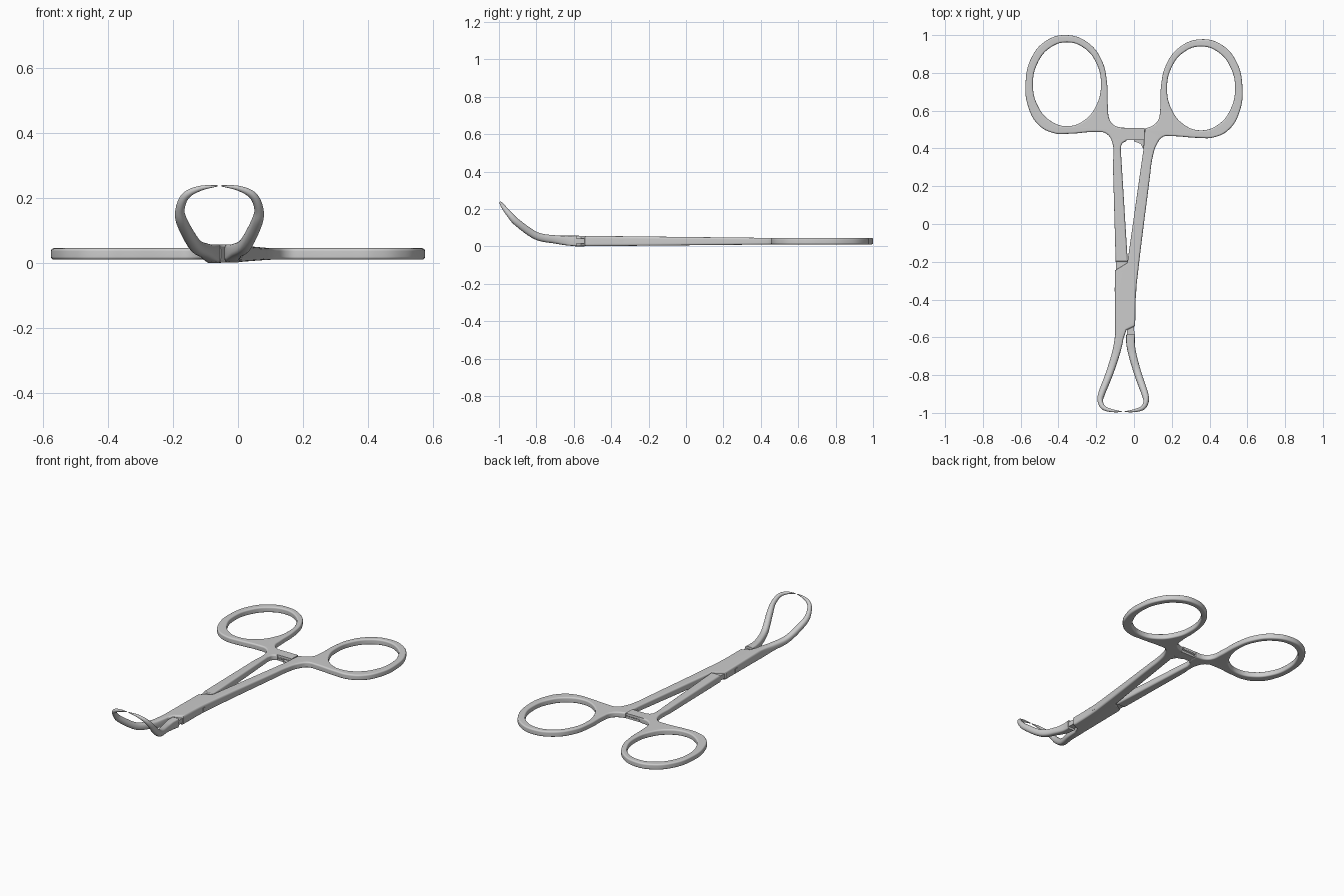
import bpy, bmesh, math
from mathutils import Vector

if "Cube" in bpy.data.objects:
    bpy.data.objects.remove(bpy.data.objects["Cube"])


def smooth(ob, angle=40):
    bpy.ops.object.select_all(action='DESELECT')
    bpy.context.view_layer.objects.active = ob
    ob.select_set(True)
    bpy.ops.object.shade_smooth_by_angle(angle=math.radians(angle))


def add_mesh(name, bm):
    bmesh.ops.recalc_face_normals(bm, faces=bm.faces)
    me = bpy.data.meshes.new(name)
    bm.to_mesh(me)
    bm.free()
    ob = bpy.data.objects.new(name, me)
    bpy.context.collection.objects.link(ob)
    return ob


def prism(name, pts, lo, hi, axis='z'):
    """Extrude a closed profile along z (profile in xy) or y (profile in xz)."""
    bm = bmesh.new()
    put = (lambda u, v, w: (u, v, w)) if axis == 'z' else (lambda u, v, w: (u, w, v))
    a = [bm.verts.new(put(u, v, lo)) for u, v in pts]
    b = [bm.verts.new(put(u, v, hi)) for u, v in pts]
    bm.faces.new(a)
    bm.faces.new(b)
    for i in range(len(a)):
        j = (i + 1) % len(a)
        bm.faces.new((a[i], a[j], b[j], b[i]))
    return add_mesh(name, bm)


def plate(name, outline, hole, bevel=0.009):
    """Flat handle with rounded edges from an outline of (x, y, corner) and a finger hole."""
    cu = bpy.data.curves.new(name, 'CURVE')
    cu.dimensions = '2D'
    cu.fill_mode = 'BOTH'
    cu.resolution_u = 8
    cu.bevel_depth = bevel
    cu.bevel_resolution = 3
    cu.offset = -bevel
    cu.extrude = 0.0175 - bevel
    for loop in (outline, hole):
        sp = cu.splines.new('BEZIER')
        sp.bezier_points.add(len(loop) - 1)
        sp.use_cyclic_u = True
        for bp, (x, y, corner) in zip(sp.bezier_points, loop):
            bp.co = (x, y, 0)
            bp.handle_left_type = bp.handle_right_type = 'VECTOR' if corner else 'AUTO'
    ob = bpy.data.objects.new(name, cu)
    bpy.context.collection.objects.link(ob)
    bpy.ops.object.select_all(action='DESELECT')
    bpy.context.view_layer.objects.active = ob
    ob.select_set(True)
    bpy.ops.object.convert(target='MESH')
    ob = bpy.context.view_layer.objects.active
    bm = bmesh.new()
    bm.from_mesh(ob.data)
    bmesh.ops.remove_doubles(bm, verts=bm.verts, dist=1e-5)
    # thicken from the rings towards the joint
    for v in bm.verts:
        f = min(1, max(0, (0.45 - v.co.y) / 1.05))
        v.co.z = 0.0275 + 0.001 * f + v.co.z / 0.0175 * (0.0175 + 0.011 * f)
    bmesh.ops.recalc_face_normals(bm, faces=bm.faces)
    bm.to_mesh(ob.data)
    bm.free()
    smooth(ob)
    ob.modifiers.new('even_normals', 'WEIGHTED_NORMAL').keep_sharp = True
    return ob


def catmull(rows, n):
    out = []
    for i in range(len(rows) - 1):
        p = [rows[max(0, min(len(rows) - 1, i + k))] for k in (-1, 0, 1, 2)]
        for s in range(n):
            t = s / n
            out.append([0.5 * (2 * b + (c - a) * t + (2 * a - 5 * b + 4 * c - d) * t * t
                               + (3 * b - a - 3 * c + d) * t ** 3) for a, b, c, d in zip(*p)])
    return out + [list(rows[-1])]


def jaw(name, side):
    """Curved tapering prong: centre, offset, y, z, width, thickness, squareness, tilt."""
    rows = [(-.047, .0295, -.585, .029, .047, .056, 7, 0),
            (-.051, .033, -.635, .031, .045, .052, 5, 4),
            (-.053, .047, -.70, .037, .042, .044, 3, 9),
            (-.055, .078, -.80, .056, .039, .041, 2.4, 22),
            (-.057, .115, -.90, .125, .035, .038, 2.2, 42),
            (-.057, .121, -.94, .166, .028, .032, 2, 46),
            (-.057, .103, -.973, .207, .024, .024, 2, 46),
            (-.057, .060, -.988, .229, .016, .016, 2, 46),
            (-.057, .006, -.994, .237, .004, .004, 2, 46)]
    path = catmull(rows, 6)
    pos = [Vector((r[0] + side * r[1], r[2], r[3])) for r in path]
    bm = bmesh.new()
    rings, n = [], 24
    for i, r in enumerate(path):
        t = (pos[min(i + 1, len(pos) - 1)] - pos[max(i - 1, 0)]).normalized()
        if i == 0:
            t = Vector((0, -1, 0))
        a = math.radians(r[7])
        u = t.cross(Vector((0, math.sin(a), math.cos(a)))).normalized()
        v = u.cross(t)
        ring = []
        for k in range(n):
            c, s = math.cos(math.tau * k / n), math.sin(math.tau * k / n)
            c = math.copysign(abs(c) ** (2 / r[6]), c)
            s = math.copysign(abs(s) ** (2 / r[6]), s)
            ring.append(bm.verts.new(pos[i] + u * c * r[4] / 2 + v * s * r[5] / 2))
        rings.append(ring)
    for a, b in zip(rings, rings[1:]):
        for k in range(n):
            j = (k + 1) % n
            bm.faces.new((a[k], a[j], b[j], b[k]))
    bm.faces.new(rings[0])
    bm.faces.new(rings[-1])
    smooth(add_mesh(name, bm), 50)


# finger ring outline shared by both handles (left side)
ring = [(-.138, .62), (-.143, .75), (-.168, .86), (-.24, .957), (-.355, 1.0), (-.465, .97),
        (-.543, .88), (-.574, .75), (-.56, .62), (-.503, .522), (-.42, .48), (-.34, .478), (-.2, .487)]
hole = [(-.355 + .18 * math.cos(a), .74 + .222 * math.sin(a), 0)
        for a in [math.tau * k / 12 for k in range(12)]]

# left handle, shank ends at the joint
left = [(-.033, -.2, 1), (-.07, .395, 1), (-.063, .425, 0), (-.04, .44, 1), (-.04, .508, 1),
        (-.10, .52, 0), (-.128, .55, 0)] + [(x, y, 0) for x, y in ring] + [
        (-.15, .48, 0), (-.118, .44, 0), (-.111, .30, 1), (-.097, -.2, 1)]
plate('left_handle', left, hole)

# right handle continues into the joint box and the root of the left jaw
right = [(-.035, -.205, 1), (.05, .395, 1), (.058, .505, 1), (.10, .522, 0), (.128, .55, 0)] + [
         (-x, y - .022, 0) for x, y in ring] + [
         (.155, .462, 0), (.12, .42, 0), (.098, .35, 0), (.083, .24, 1), (.022, -.25, 0),
         (.011, -.36, 0), (.006, -.54, 1), (-.04, -.562, 1), (-.053, -.6, 1), (-.1, -.6, 1),
         (-.1, -.245, 1)]
plate('right_handle', right, [(-x, y - .022, 0) for x, y, c in hole])

# thin neck passing through the box, linking left shank to right jaw
prism('joint_neck', [(-.094, -.18), (-.038, -.18), (-.002, -.5), (.003, -.6), (-.036, -.6),
                     (-.04, -.5), (-.094, -.3)], .014, .043)
# pivot pin through the box sides
prism('pivot_pin', [(-.103, -.335), (-.103, -.357), (.014, -.357), (.014, -.335)], .017, .037)

# interlocking ratchet bars, teeth facing each other
teeth = [p for i in range(5) for p in ((-.03 + .016 * i, .026), (-.03 + .016 * (i + 1), .032))]
prism('left_ratchet', [(-.07, .045), (-.07, .03)] + teeth + [(.055, .03), (.055, .045)],
      .445, .507, 'y')
prism('right_ratchet', [(.075, .01), (-.042, .01), (-.042, .02)]
      + [(x, z - .006) for x, z in teeth] + [(.075, .024)], .445, .5, 'y')
prism('ratchet_gusset', [(.065, .39), (.048, .40), (.035, .425), (0, .437), (0, .46), (.065, .46)],
      .012, .024)

# curved grasping jaws
jaw('left_jaw', -1)
jaw('right_jaw', 1)
